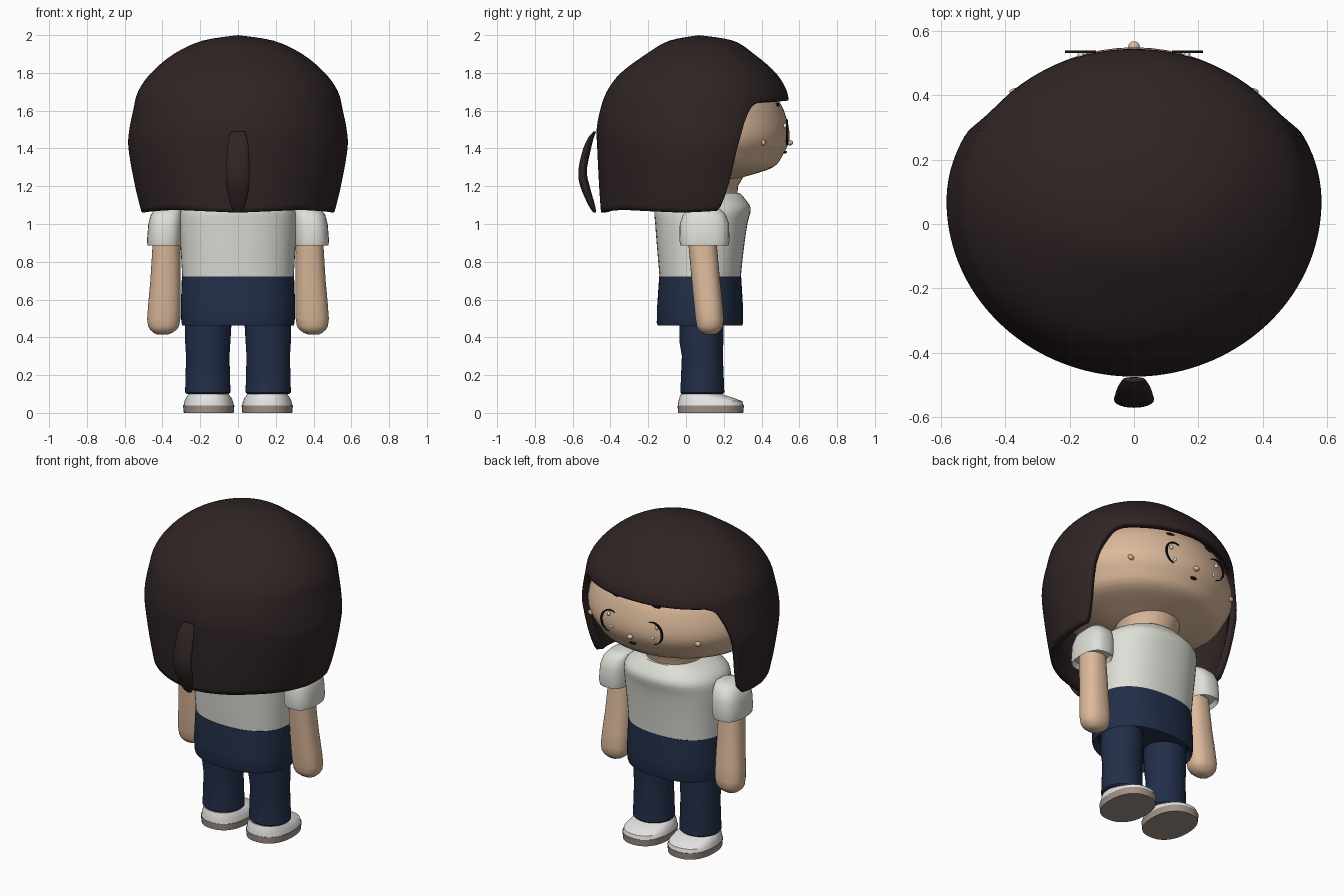
import bpy, bmesh, math
from mathutils import Vector

cube = bpy.data.objects.get("Cube")
if cube:
    bpy.data.objects.remove(cube, do_unlink=True)


def material(name, r, g, b):
    m = bpy.data.materials.new(name)
    m.use_nodes = True
    m.diffuse_color = (r, g, b, 1)
    bsdf = next(n for n in m.node_tree.nodes if n.type == 'BSDF_PRINCIPLED')
    bsdf.inputs["Base Color"].default_value = (r, g, b, 1)
    bsdf.inputs["Roughness"].default_value = 0.8
    return m


HAIR = material("dark brown hair", .030, .018, .018)
SKIN = material("skin", .72, .49, .33)
SHIRT = material("white cotton", .74, .74, .69)
NAVY = material("navy cloth", .016, .028, .066)
SHOE = material("white shoe", .83, .82, .80)
SOLE = material("taupe sole", .36, .29, .25)
INK = material("black ink", .008, .006, .006)


def finish(bm, name, mat, angle=40):
    me = bpy.data.meshes.new(name)
    bm.to_mesh(me)
    bm.free()
    ob = bpy.data.objects.new(name, me)
    bpy.context.collection.objects.link(ob)
    me.materials.append(mat)
    bpy.ops.object.select_all(action='DESELECT')
    ob.select_set(True)
    bpy.context.view_layer.objects.active = ob
    bpy.ops.object.shade_smooth_by_angle(angle=math.radians(angle))
    return ob


def spline(points, steps):
    """Smooth curve through tuples of numbers."""
    pts = [Vector(p) for p in points]
    out = []
    for i in range(len(pts) - 1):
        a, b = pts[i], pts[i + 1]
        p, n = pts[max(i - 1, 0)], pts[min(i + 2, len(pts) - 1)]
        for s in range(steps):
            t = s / steps
            out.append(0.5 * (2 * a + (b - p) * t + (2 * p - 5 * a + 4 * b - n) * t * t
                              + (3 * a - p - 3 * b + n) * t ** 3))
    return out + [pts[-1]]


def power(v, e):
    return math.copysign(abs(v) ** (2 / e), v)


def loft(name, mat, rings, e=2.0, side=1, steps=1, sides=40):
    """Stack of rounded rings: (z, half width, back y, front y, centre x)."""
    bm = bmesh.new()
    rows = []
    for z, rx, y0, y1, cx in spline(rings, steps):
        row = []
        for k in range(sides):
            t = math.tau * k / sides
            row.append(bm.verts.new((side * cx + rx * power(math.cos(t), e),
                                     (y0 + y1) / 2 + (y1 - y0) / 2 * power(math.sin(t), e), z)))
        rows.append(row)
    for a, b in zip(rows, rows[1:]):
        for k in range(sides):
            n = (k + 1) % sides
            bm.faces.new((a[k], a[n], b[n], b[k]))
    bm.faces.new(rows[0][::-1])
    bm.faces.new(rows[-1])
    bmesh.ops.recalc_face_normals(bm, faces=bm.faces)
    return finish(bm, name, mat)


def blob(name, mat, centre, size):
    bm = bmesh.new()
    bmesh.ops.create_uvsphere(bm, u_segments=16, v_segments=10, radius=1)
    for v in bm.verts:
        v.co = Vector(a * b for a, b in zip(v.co, size)) + Vector(centre)
    return finish(bm, name, mat)


# Hair cap: columns run down from the crown to a hem that rises over the face
HAIR_Y = 0.07
profile = spline([  # z, side, front and back radius
    (2.0, 0, 0, 0), (1.97, .19, .18, .16), (1.9, .34, .29, .28), (1.8, .46, .405, .415),
    (1.7, .53, .465, .49), (1.6, .555, .475, .525), (1.5, .575, .475, .543),
    (1.4, .58, .475, .54), (1.2, .545, .46, .53), (1.06, .51, .43, .52)], 6)
hem = [(-90, 1.06), (-50, 1.075), (-10, 1.06), (14, 1.07), (19, 1.18), (25, 1.40),
       (31, 1.56), (36, 1.625), (42, 1.645), (90, 1.655)]


def hem_height(deg):
    for (a, za), (b, zb) in zip(hem, hem[1:]):
        if deg <= b:
            return za + (zb - za) * (deg - a) / (b - a)
    return hem[-1][1]


def at_height(z):
    for i, (p, q) in enumerate(zip(profile, profile[1:])):
        if q[0] <= z:
            return i + (p[0] - z) / (p[0] - q[0])
    return len(profile) - 1


def sample(u):
    i = min(int(u), len(profile) - 2)
    return profile[i].lerp(profile[i + 1], u - i)


bm = bmesh.new()
COLS, ROWS = 144, 36
grid = []
for c in range(COLS):
    t = math.tau * c / COLS
    end = at_height(hem_height(math.degrees(math.asin(math.sin(t)))))
    col = []
    for r in range(ROWS + 1):
        z, a, f, b = sample(end * r / ROWS)
        depth = f if math.sin(t) > 0 else b
        col.append(bm.verts.new((a * math.cos(t), HAIR_Y + depth * math.sin(t), z)))
    grid.append(col)
for c in range(COLS):
    a, b = grid[c], grid[(c + 1) % COLS]
    for r in range(ROWS):
        bm.faces.new((a[r], a[r + 1], b[r + 1], b[r]))
bmesh.ops.remove_doubles(bm, verts=bm.verts, dist=1e-5)
hair = finish(bm, "hair", HAIR, 60)
shell = hair.modifiers.new("thickness", 'SOLIDIFY')
shell.thickness = 0.04
shell.offset = -1

# Loose lock behind the hair
loft("hair_lock", HAIR, [
    (1.06, .015, -.49, -.475, 0), (1.10, .04, -.517, -.482, 0), (1.2, .06, -.56, -.51, 0),
    (1.28, .061, -.57, -.525, 0), (1.38, .058, -.55, -.507, 0), (1.45, .05, -.522, -.49, 0),
    (1.49, .035, -.49, -.475, 0)], steps=4, sides=24)

# Head and neck
HEAD_Y = 0.05
head_rings = [(1.22, .30), (1.25, .52), (1.30, .82), (1.37, .93), (1.45, .995),
              (1.55, .97), (1.66, .87), (1.8, .6), (1.88, .3)]
loft("head", SKIN, [(z, .53 * s, HEAD_Y - .45 * s, HEAD_Y + .5 * s, 0)
                    for z, s in head_rings], steps=4, sides=64)
loft("neck", SKIN, [(1.10, .165, -.06, .27, 0), (1.2, .165, -.06, .275, 0),
                    (1.26, .20, -.1, .31, 0)])

# Shirt body and navy hip band
loft("shirt", SHIRT, [
    (.72, .295, -.14, .29, 0), (.86, .303, -.152, .305, 0), (1.0, .31, -.163, .325, 0),
    (1.08, .30, -.165, .343, 0), (1.13, .25, -.12, .315, 0), (1.165, .18, -.07, .285, 0)],
    e=2.3, steps=3, sides=56)
loft("hip_band", NAVY, [
    (.50, .27, -.12, .27, 0), (.462, .295, -.15, .298, 0), (.48, .30, -.155, .303, 0),
    (.56, .303, -.153, .302, 0), (.722, .297, -.142, .292, 0)], e=2.3, sides=56)

# Face details on the centre line
blob("nose", SKIN, (0, .55, 1.43), (.018, .017, .014))
blob("mouth", INK, (0, .522, 1.38), (.022, .012, .008))


def eye_line(name, side):
    """Tapered crescent plate, open towards the nose."""
    bm = bmesh.new()
    n, pairs = 20, []
    for i in range(n + 1):
        t = math.radians(-85 + 205 * i / n)
        w = .001 + .010 * math.sin(math.pi * i / n)
        pairs.append([bm.verts.new((side * (.15 + (.064 - d) * math.cos(t)), .530,
                                    1.485 + (.068 - d) * math.sin(t))) for d in (0, w)])
    for (a, b), (c, d) in zip(pairs, pairs[1:]):
        bm.faces.new((a, b, d, c))
    ext = bmesh.ops.extrude_face_region(bm, geom=bm.faces[:])
    for v in ext["geom"]:
        if isinstance(v, bmesh.types.BMVert):
            v.co.y += .009
    bmesh.ops.recalc_face_normals(bm, faces=bm.faces)
    finish(bm, name, INK)


# Paired parts
for label, s in (("left", 1), ("right", -1)):
    eye_line(label + "_eye_line", s)
    for i, (x, z) in enumerate(((.165, 1.52), (.14, 1.45))):
        blob(f"{label}_eye_glint_{i + 1}", SHOE, (s * x, .525, z), (.010, .010, .013))
    blob(label + "_brow", INK, (s * .13, .482, 1.63), (.035, .012, .012))
    blob(label + "_cheek", SKIN, (s * .365, .41, 1.43), (.022, .012, .016))

    loft(label + "_sleeve", SHIRT, [
        (.91, .075, -.01, .205, .388), (.885, .088, -.03, .225, .39), (.91, .092, -.034, .23, .39),
        (1.0, .09, -.033, .228, .385), (1.05, .083, -.015, .21, .378),
        (1.08, .068, .015, .18, .366), (1.092, .04, .05, .15, .355)], e=2.6, side=s)
    loft(label + "_arm", SKIN, [
        (.415, .03, .10, .155, .40), (.44, .07, .065, .185, .395), (.50, .088, .05, .20, .393),
        (.70, .08, .03, .18, .384), (.93, .072, .01, .16, .378)], e=2.3, side=s, steps=2)
    loft(label + "_trouser_leg", NAVY, [
        (.10, .112, -.022, .195, .16), (.108, .12, -.03, .203, .16), (.30, .115, -.022, .195, .16),
        (.38, .12, -.035, .198, .16), (.55, .125, -.035, .2, .155)], side=s)
    loft(label + "_sole", SOLE, [
        (0, .132, -.042, .303, .155), (.04, .136, -.045, .307, .155)], e=2.3, side=s)
    loft(label + "_shoe", SHOE, [
        (.04, .133, -.043, .304, .155), (.062, .128, -.04, .298, .155),
        (.08, .12, -.035, .25, .155), (.10, .105, -.028, .19, .156)], e=2.3, side=s)
